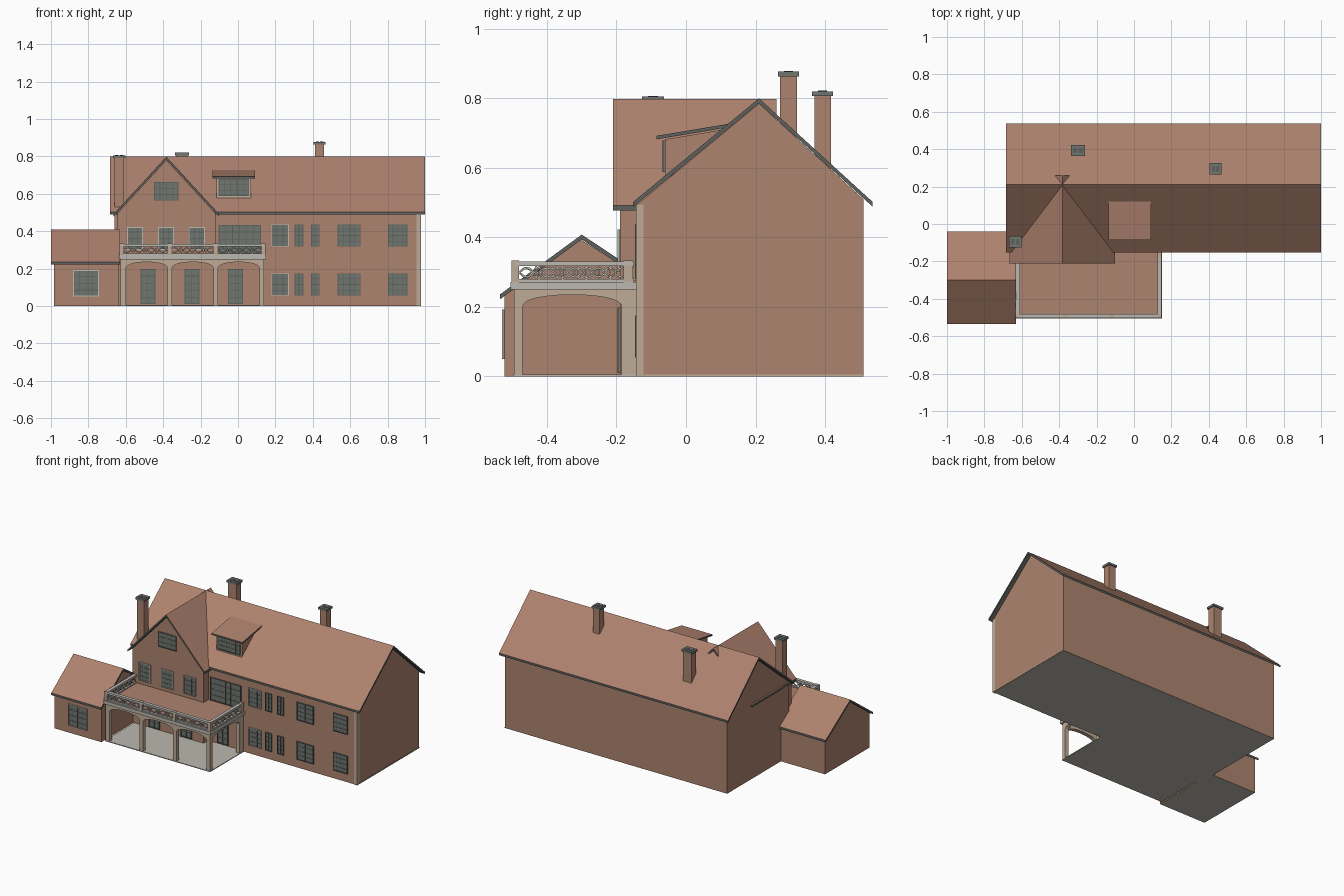
import bpy, bmesh, math

cube = bpy.data.objects.get("Cube")
if cube:
    bpy.data.objects.remove(cube, do_unlink=True)


def material(name, rgb):
    m = bpy.data.materials.new(name)
    m.use_nodes = True
    m.diffuse_color = (*rgb, 1)
    m.node_tree.nodes["Principled BSDF"].inputs["Base Color"].default_value = (*rgb, 1)
    return m


BRICK = material("brick", (0.42, 0.23, 0.16))
TILE = material("roof_tile", (0.42, 0.22, 0.155))
TRIM = material("dark_trim", (0.11, 0.12, 0.11))
GLASS = material("window_glass", (0.16, 0.18, 0.16))
STONE = material("tan_stone", (0.52, 0.41, 0.31))
PALE = material("pale_stone", (0.50, 0.48, 0.43))


def finish(name, bm, mats, rule=None):
    bmesh.ops.recalc_face_normals(bm, faces=bm.faces)
    bm.normal_update()
    if rule:
        for f in bm.faces:
            f.material_index = rule(f)
    me = bpy.data.meshes.new(name)
    bm.to_mesh(me)
    bm.free()
    for m in mats:
        me.materials.append(m)
    ob = bpy.data.objects.new(name, me)
    bpy.context.collection.objects.link(ob)
    return ob


def add_prism(bm, pts, axis, lo, hi):
    """Extrude a (horizontal, z) outline along x or y."""
    at = (lambda u, v, t: (t, u, v)) if axis == "x" else (lambda u, v, t: (u, t, v))
    face = bm.faces.new([bm.verts.new(at(u, v, lo)) for u, v in pts])
    ext = bmesh.ops.extrude_face_region(bm, geom=[face])
    move = (hi - lo, 0, 0) if axis == "x" else (0, hi - lo, 0)
    bmesh.ops.translate(bm, vec=move, verts=[g for g in ext["geom"] if isinstance(g, bmesh.types.BMVert)])


def add_box(bm, x, y, z):
    add_prism(bm, [(x[0], z[0]), (x[1], z[0]), (x[1], z[1]), (x[0], z[1])], "y", *y)


def prism(name, pts, axis, lo, hi, *mats, rule=None):
    bm = bmesh.new()
    add_prism(bm, pts, axis, lo, hi)
    return finish(name, bm, mats, rule)


def box(name, x, y, z, *mats, rule=None):
    bm = bmesh.new()
    add_box(bm, x, y, z)
    return finish(name, bm, mats, rule)


def tiled(f):
    return 0 if f.normal.z > 0.3 else 1


def gable_roof(name, eave0, ridge, eave1, axis, lo, hi, t=0.014):
    top = [eave0, ridge, eave1]
    pts = top + [(u, v - t) for u, v in reversed(top)]
    prism(name, pts, axis, lo, hi, TILE, TRIM, rule=tiled)


def house_walls(name, pts, axis, lo, hi):
    prism(name, pts, axis, lo, hi, BRICK, PALE, rule=lambda f: 1 if f.normal.z < -0.9 else 0)


# Main block
house_walls("main_walls", [(-0.14, 0), (0.51, 0), (0.51, 0.51), (0.21, 0.785), (-0.14, 0.495)], "x", -0.66, 0.975)
gable_roof("main_roof", (-0.152, 0.502), (0.21, 0.80), (0.537, 0.502), "x", -0.685, 1.0)
box("corner_strip", (0.955, 0.978), (-0.144, -0.122), (0, 0.495), STONE)
box("base_strip", (0.96, 0.978), (-0.14, 0.51), (0, 0.006), STONE)

# Front gable
house_walls("gable_walls", [(-0.645, 0), (-0.12, 0), (-0.12, 0.495), (-0.383, 0.78), (-0.645, 0.495)], "y", -0.19, 0.1)
gable_roof("gable_roof", (-0.665, 0.492), (-0.383, 0.798), (-0.101, 0.492), "y", -0.21, 0.26)

# Side wing
house_walls("wing_walls", [(-0.522, 0), (-0.055, 0), (-0.055, 0.238), (-0.305, 0.395), (-0.522, 0.238)], "x", -0.985, -0.64)
gable_roof("wing_roof", (-0.535, 0.236), (-0.3, 0.408), (-0.04, 0.236), "x", -1.0, -0.632)

# Shed dormer
prism("dormer_walls", [(-0.06, 0.565), (0.12, 0.69), (0.12, 0.712), (-0.06, 0.682)], "x", -0.115, 0.07,
      BRICK, STONE, rule=lambda f: 1 if f.normal.y < -0.9 else 0)
prism("dormer_roof", [(-0.085, 0.682), (0.13, 0.718), (0.13, 0.728), (-0.085, 0.692)], "x", -0.135, 0.092,
      TILE, TRIM, rule=tiled)

# Chimneys with caps and flues
for i, (x, y, w, d, z0, z1) in enumerate([(-0.635, -0.095, 0.052, 0.05, 0.3, 0.805),
                                          (0.436, 0.295, 0.048, 0.048, 0.6, 0.877),
                                          (-0.30, 0.393, 0.062, 0.048, 0.5, 0.82)]):
    a, b = w / 2, d / 2
    box(f"chimney_{i}", (x - a, x + a), (y - b, y + b), (z0, z1 - 0.01), BRICK)
    box(f"chimney_cap_{i}", (x - a - 0.007, x + a + 0.007), (y - b - 0.006, y + b + 0.006), (z1 - 0.014, z1), GLASS)
    bm = bmesh.new()
    for s in (-1, 1):
        c = x + s * w * 0.24
        add_box(bm, (c - w * 0.18, c + w * 0.18), (y - b * 0.55, y + b * 0.55), (z1 - 0.001, z1 + 0.002))
    finish(f"chimney_flues_{i}", bm, [TRIM])


# Windows: glass plate, border frame and glazing bars
def window(name, x0, x1, z0, z1, y, cols=3, rows=4, frame=TRIM):
    box(name + "_glass", (x0, x1), (y - 0.003, y + 0.002), (z0, z1), GLASS)
    bm = bmesh.new()
    e = 0.005
    for x in (x0, x1 - e):
        add_box(bm, (x, x + e), (y - 0.007, y), (z0, z1))
    for z in (z0, z1 - e):
        add_box(bm, (x0, x1), (y - 0.007, y), (z, z + e))
    finish(name + "_frame", bm, [frame])
    bm = bmesh.new()
    for i in range(1, cols):
        x = x0 + (x1 - x0) * i / cols
        add_box(bm, (x - 0.0015, x + 0.0015), (y - 0.005, y), (z0, z1))
    for i in range(1, rows):
        z = z0 + (z1 - z0) * i / rows
        add_box(bm, (x0, x1), (y - 0.005, y), (z - 0.0015, z + 0.0015))
    finish(name + "_bars", bm, [TRIM])


for floor, z0, z1 in (("lower", 0.055, 0.175), ("upper", 0.317, 0.437)):
    for i, (x0, x1, cols) in enumerate([(0.178, 0.272, 3), (0.302, 0.35, 2), (0.39, 0.437, 2),
                                        (0.532, 0.656, 4), (0.803, 0.906, 4)]):
        window(f"{floor}_window_{i}", x0, x1, z0, z1, -0.14, cols, 4, PALE if i == 0 else TRIM)
for i, x in enumerate((-0.55, -0.385, -0.22)):
    window(f"balcony_window_{i}", x - 0.043, x + 0.043, 0.30, 0.422, -0.19, 3, 4, PALE)
for i, (x, y) in enumerate([(-0.482, -0.19), (-0.247, -0.19), (-0.013, -0.14)]):
    window(f"porch_door_{i}", x - 0.04, x + 0.04, 0.01, 0.198, y, 2, 5)
window("balcony_doors", -0.105, 0.122, 0.28, 0.433, -0.14, 6, 4)
window("attic_window", -0.45, -0.318, 0.563, 0.662, -0.19, 4, 3)
window("dormer_window", -0.103, 0.06, 0.588, 0.678, -0.06, 5, 3)
window("wing_window", -0.882, -0.743, 0.05, 0.192, -0.522, 4, 4, PALE)


# Arcaded porch
def arcade(name, start, end, bays, axis, lo, hi, *mats, rule=None):
    pts = [(start, 0), (start, 0.25), (end, 0.25), (end, 0)]
    for a, b in reversed(bays):
        for i in range(17):
            t = math.pi * i / 16
            c, s = math.cos(t), math.sin(t)
            pts_u = (a + b) / 2 + (b - a) / 2 * c
            if i == 0:
                pts.append((b, 0))
            pts.append((pts_u, 0.198 + 0.037 * s ** 0.8 if s > 1e-6 else 0.198))
        pts.append((a, 0))
    prism(name, pts, axis, lo, hi, *mats, rule=rule)


POSTS = (-0.612, -0.365, -0.119, 0.127)
bays = [(a + 0.012, b - 0.012) for a, b in zip(POSTS, POSTS[1:])]
arcade("front_arcade", -0.627, 0.14, bays, "y", -0.495, -0.47, STONE)
for name, x in (("right_arcade", 0.116), ("left_arcade", -0.627)):
    arcade(name, -0.495, -0.14, [(-0.47, -0.185)], "x", x, x + 0.024, STONE)
box("porch_floor", (-0.63, 0.142), (-0.497, -0.13), (0, 0.005), PALE)
box("deck_edge", (-0.635, 0.15), (-0.505, -0.14), (0.25, 0.272), PALE)
box("deck_floor", (-0.61, 0.127), (-0.48, -0.14), (0.268, 0.276), BRICK)


# Balustrade: rails, posts and crossing arcs
def arc_strip(bm, p, q, axis, at, z0, z1, steps=8):
    h = 0.003
    line = [(p + (q - p) * i / steps, z0 + (z1 - z0) * math.sin(math.pi * i / steps)) for i in range(steps + 1)]
    pts = [(u, z + h) for u, z in line] + [(u, z - h) for u, z in reversed(line)]
    add_prism(bm, pts, axis, at - 0.004, at + 0.004)


def railing(name, start, end, axis, at, panels):
    bm = bmesh.new()
    for z0, z1, w in ((0.272, 0.28, 0.008), (0.318, 0.331, 0.011)):
        add_prism(bm, [(start, z0), (end, z0), (end, z1), (start, z1)], axis, at - w, at + w)
    step = (end - start) / panels
    for i in range(panels):
        p, q = start + i * step, start + (i + 1) * step
        arc_strip(bm, p, q, axis, at, 0.281, 0.312)
        arc_strip(bm, p, q, axis, at, 0.317, 0.286)
        add_prism(bm, [(p - 0.002, 0.275), (p + 0.002, 0.275), (p + 0.002, 0.325), (p - 0.002, 0.325)],
                  axis, at - 0.004, at + 0.004)
    finish(name, bm, [PALE])


railing("front_railing", -0.625, 0.14, "y", -0.491, 12)
railing("right_railing", -0.491, -0.15, "x", 0.137, 5)
railing("left_railing", -0.491, -0.19, "x", -0.622, 5)
bm = bmesh.new()
for x in POSTS:
    x += 0.01 * (x > 0) - 0.01 * (x < -0.5)
    add_box(bm, (x - 0.011, x + 0.011), (-0.502, -0.48), (0.27, 0.333))
for x in (POSTS[0] - 0.01, POSTS[-1] + 0.01):
    add_box(bm, (x - 0.011, x + 0.011), (-0.18, -0.152), (0.27, 0.333))
finish("railing_posts", bm, [STONE])
